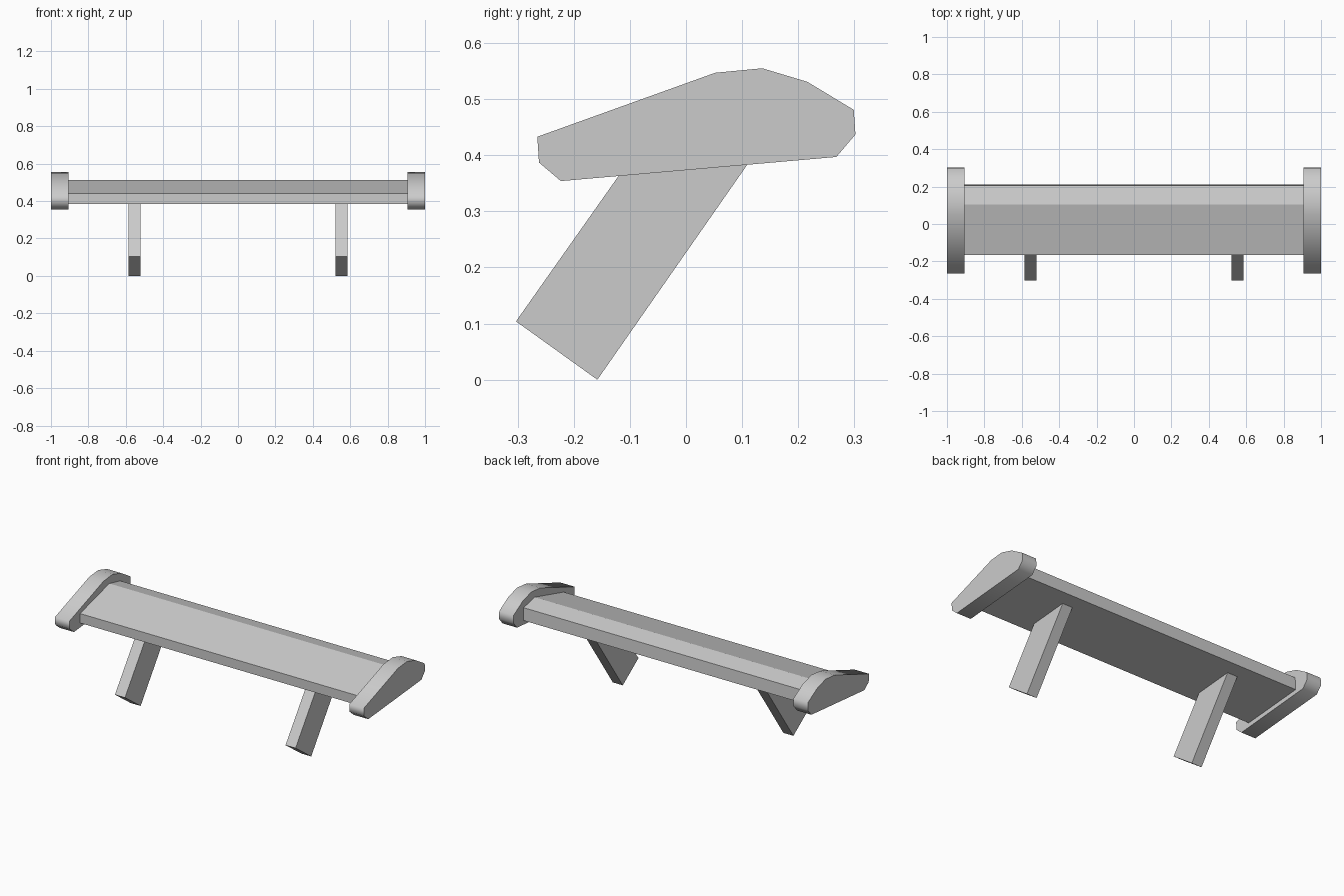
import bpy
import bmesh
import math

cube = bpy.data.objects.get("Cube")
if cube:
    bpy.data.objects.remove(cube, do_unlink=True)

grey = bpy.data.materials.new("plain grey")
grey.use_nodes = True
colour = (0.6, 0.6, 0.6, 1)
grey.diffuse_color = colour
grey.node_tree.nodes["Principled BSDF"].inputs["Base Color"].default_value = colour


def extrude_side(name, profile, x0, x1, smooth=None):
    """Extrude a (y, z) side profile from x0 to x1."""
    bm = bmesh.new()
    face = bm.faces.new([bm.verts.new((x0, y, z)) for y, z in profile])
    result = bmesh.ops.extrude_face_region(bm, geom=[face])
    moved = [v for v in result["geom"] if isinstance(v, bmesh.types.BMVert)]
    bmesh.ops.translate(bm, verts=moved, vec=(x1 - x0, 0, 0))
    bmesh.ops.recalc_face_normals(bm, faces=bm.faces)
    mesh = bpy.data.meshes.new(name)
    bm.to_mesh(mesh)
    bm.free()
    mesh.materials.append(grey)
    obj = bpy.data.objects.new(name, mesh)
    bpy.context.collection.objects.link(obj)
    if smooth:
        bpy.ops.object.select_all(action="DESELECT")
        obj.select_set(True)
        bpy.context.view_layer.objects.active = obj
        bpy.ops.object.shade_smooth_by_angle(angle=math.radians(smooth))
    return obj


# Wing blade with a ridge towards the back
wing = [(-0.165, 0.385), (0.21, 0.417), (0.206, 0.49), (0.105, 0.513), (-0.165, 0.44)]
extrude_side("wing_blade", wing, -0.91, 0.91)

# Rounded end plates and slanted legs, one on each side
plate = [(-0.265, 0.433), (-0.262, 0.387), (-0.223, 0.354), (0.268, 0.397),
         (0.302, 0.437), (0.299, 0.481), (0.216, 0.531), (0.136, 0.555), (0.052, 0.547)]
leg = [(-0.303, 0.104), (-0.158, 0.0), (0.13, 0.413), (-0.085, 0.413)]

for side, s in (("left", 1), ("right", -1)):
    extrude_side(side + "_end_plate", plate, s * 0.907, s * 1.0, smooth=80)
    extrude_side(side + "_leg", leg, s * 0.52, s * 0.585)
